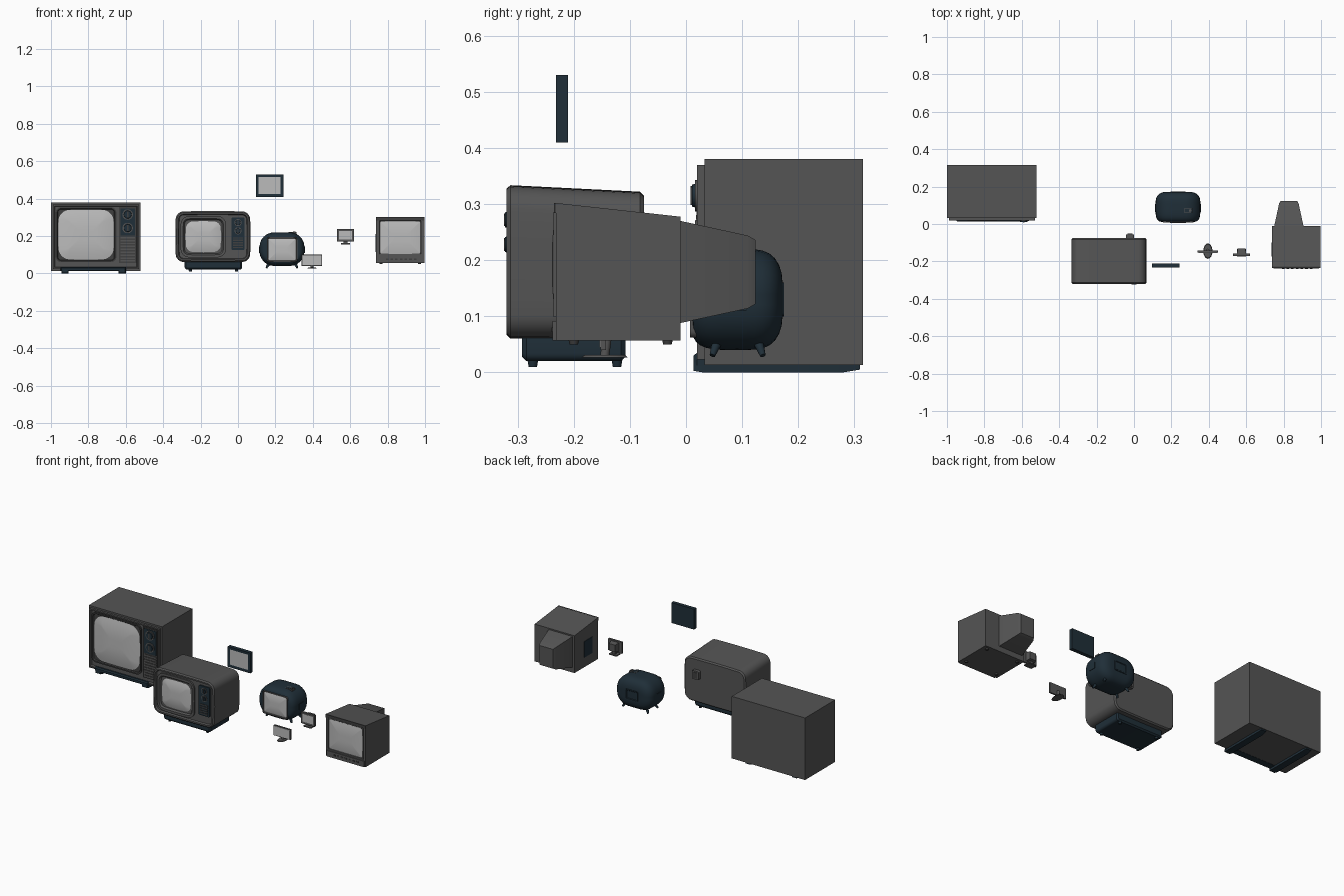
import bpy, bmesh, math
from mathutils import Vector, Matrix

cube = bpy.data.objects.get("Cube")
if cube:
    bpy.data.objects.remove(cube, do_unlink=True)


def material(name, red, green, blue):
    mat = bpy.data.materials.new(name)
    mat.use_nodes = True
    mat.diffuse_color = (red, green, blue, 1)
    shader = mat.node_tree.nodes["Principled BSDF"]
    shader.inputs["Base Color"].default_value = mat.diffuse_color
    return mat


GREY = material("cabinet grey", .09, .09, .09)
DARK = material("charcoal", .05, .05, .05)
NAVY = material("dark navy", .014, .028, .04)
GLASS = material("screen grey", .5, .5, .5)


def finish(bm, name, mat):
    """Turn a bmesh into a smooth object with sharp creases."""
    bmesh.ops.recalc_face_normals(bm, faces=bm.faces)
    for face in bm.faces:
        face.smooth = True
    for edge in bm.edges:
        edge.smooth = edge.calc_face_angle(0) < math.radians(35)
    mesh = bpy.data.meshes.new(name)
    bm.to_mesh(mesh)
    bm.free()
    mesh.materials.append(mat)
    bpy.context.collection.objects.link(bpy.data.objects.new(name, mesh))


def shrink(rect, margin):
    left, right, low, high = rect
    return left + margin, right - margin, low + margin, high - margin


def outline(rect, radius, bow):
    """Rounded rectangle in x and z; bow makes its sides barrel-shaped."""
    left, right, low, high = rect
    mid_x, mid_z = (left + right) / 2, (low + high) / 2
    half_x, half_z = (right - left) / 2, (high - low) / 2
    arc = 6 if radius else 0
    points = []
    for quarter, (sx, sz) in enumerate([(1, 1), (-1, 1), (-1, -1), (1, -1)]):
        for i in range(arc + 1):
            angle = math.pi / 2 * (quarter + i / max(arc, 1))
            points.append(Vector((sx * (half_x - radius) + radius * math.cos(angle),
                                  sz * (half_z - radius) + radius * math.sin(angle))))
    if bow:
        dense = []
        for i, point in enumerate(points):
            following = points[(i + 1) % len(points)]
            steps = 6 if i % (arc + 1) == arc else 1
            dense += [point.lerp(following, j / steps) for j in range(steps)]
        points = [(x * (1 - bow * (z / half_z) ** 2), z * (1 - bow * (x / half_x) ** 2))
                  for x, z in dense]
    return [(mid_x + x, mid_z + z) for x, z in points]


def loft(name, rect, profile, mat, radius=0, bow=0, slope=0):
    """Skin a rectangle along y; the profile lists (y, inset), slope lowers the top backwards."""
    bm = bmesh.new()
    rows = []
    front = min(y for y, inset in profile)
    for y, inset in profile:
        left, right, low, high = shrink(rect, inset)
        corner = max(radius - inset, radius / 10)
        section = outline((left, right, low, high - slope * (y - front)), corner, bow)
        rows.append([bm.verts.new((x, y, z)) for x, z in section])
    for a, b in zip(rows, rows[1:]):
        for i in range(len(a)):
            bm.faces.new((a[i - 1], a[i], b[i], b[i - 1]))
    bm.faces.new(rows[0])
    bm.faces.new(rows[-1])
    finish(bm, name, mat)


def slab(name, rect, front, back, mat, radius=0, slope=0):
    loft(name, rect, [(back, 0), (front, 0)], mat, radius, slope=slope)


def tray(front, back, rim, depth, soft=0):
    """Profile of a block whose front is recessed inside a rim."""
    steps = [(back, soft), (back - soft, 0), (front + soft, 0), (front, soft),
             (front, soft + rim), (front + depth, soft + rim * 1.5)]
    return list(dict.fromkeys(steps))


def screen(name, rect, y, bulge, radius, bow=0):
    reach = .4 * (rect[3] - rect[2])
    steps = [i / 6 for i in range(7)]
    dome = [(y - bulge * (1 - (1 - t) ** 2), reach * t) for t in steps]
    loft(name, rect, [(y + bulge / 2, 0)] + dome, GLASS, radius, bow)


def rod(name, start, end, radius, tip, mat, squash=1):
    start, end = Vector(start), Vector(end)
    axis = end - start
    turn = axis.to_track_quat('Z', 'Y').to_matrix().to_4x4()
    place = Matrix.Translation((start + end) / 2) @ turn @ Matrix.Diagonal((squash, 1, 1, 1))
    bm = bmesh.new()
    bmesh.ops.create_cone(bm, cap_ends=True, segments=24, radius1=radius, radius2=tip,
                          depth=axis.length, matrix=place)
    finish(bm, name, mat)


def dial(name, x, y, z, radius):
    thick = radius / 5
    face = y - thick
    rod(name + "_rim", (x, y, z), (x, face, z), radius, radius, GREY)
    rod(name + "_cap", (x, y, z), (x, face - thick, z), radius * .8, radius * .7, NAVY)
    thin, tall = radius / 8, radius * .6
    slab(name + "_grip", (x - thin, x + thin, z - tall, z + tall), face - thick * 1.5, face, DARK)


def slats(name, rect, count, front, mat):
    left, right, low, high = rect
    step = (high - low) / count
    for i in range(count):
        base = low + i * step
        slab(name, (left, right, base, base + step / 2), front - .003, front, mat)


def feet(name, xs, ys, top, bottom, radius, mat):
    for x in xs:
        for y in ys:
            rod(name, (x, y, top), (x, y, bottom), radius, radius * .75, mat)


# Large console set
cabinet = (-1, -.52, .013, .38)
surround = (-.975, -.65, .06, .355)
panel = (-.637, -.543, .055, .355)
slab("console_cabinet", cabinet, .033, .315, GREY)
loft("console_front_frame", shrink(cabinet, .01), tray(.02, .034, .008, .01), GREY)
loft("console_screen_surround", surround, tray(.022, .034, .008, .006), DARK, .03)
screen("console_screen", shrink(surround, .012), .028, .012, .055, .05)
slab("console_control_panel", panel, .023, .032, DARK)
left, right, low, high = shrink(panel, .008)
middle = low + .14
slab("console_dial_plate", (left, right, middle, high), .021, .024, NAVY)
for z in (.315, .243):
    dial("console_dial", (left + right) / 2, .022, z, .028)
slats("console_speaker_slat", (left, right, low, middle), 9, .023, GREY)
loft("console_front_rail", (-.95, -.6, .012, .035), [(.06, 0), (.02, 0), (.013, .005)], NAVY)
for x in (-.925, -.62):
    loft("console_skid", (x - .02, x + .02, 0, .02),
         [(.31, .005), (.28, 0), (.03, 0), (.013, .003)], NAVY)

# Rounded table set on a plinth
surround = (-.308, -.063, .085, .308)
panel = (-.036, .036, .125, .3)
loft("table_cabinet", (-.335, .067, .06, .334), tray(-.32, -.075, .008, .01, soft=.007),
     GREY, .04, .02, slope=.05)
loft("table_screen_surround", surround, tray(-.319, -.308, .014, .009), GREY, .04, .03)
screen("table_screen", shrink(surround, .025), -.309, .011, .035, .05)
slab("table_control_panel", panel, -.317, -.308, NAVY, .008)
for z in (.272, .228):
    dial("table_dial", 0, -.315, z, .019)
left, right, low, high = shrink(panel, .01)
slats("table_speaker_slat", (left, right, low, .2), 5, -.317, DARK)
socket = (-.043, 0, .205, .255)
slab("table_rear_socket", socket, -.08, -.055, GREY, .006)
slab("table_rear_socket_cap", shrink(socket, .008), -.056, -.052, DARK)
loft("table_plinth", (-.285, .022, .02, .075), tray(-.292, -.108, .001, 0, soft=.008), NAVY, .014)
feet("table_foot", (-.255, -.008), (-.273, -.123), .025, .01, .01, NAVY)

# Rounded bubble set
surround = (.154, .317, .062, .195)
mid_x, mid_y = .235, .092
shell = []
for i in range(17):
    t = math.sin(math.pi * (i / 16 - .5))
    depth = .06 if t > 0 else .03
    shell.append((mid_y + .08 * t, depth * (1 - math.sqrt(max(1 - t ** 4, 0)))))
loft("bubble_shell", (.115, .355, .04, .22), shell, NAVY, .075, .02)
loft("bubble_screen_frame", surround, tray(.007, .02, .005, .005), GREY, .012)
screen("bubble_screen", shrink(surround, .008), .012, .006, .01)
hatch = (.27, .313, .208, .221)
slab("bubble_top_hatch", hatch, .058, .086, GREY)
slab("bubble_top_hatch_plate", (.274, .309, .21, .222), .062, .082, NAVY)
rod("bubble_top_button", (.3, .072, .21), (.3, .072, .224), .007, .007, GREY)
loft("bubble_back_panel", (.195, .275, .1, .16), [(.16, 0), (.175, 0), (.175, .005), (.172, .008)],
     NAVY, .006)
for side in (-1, 1):
    grip = mid_x + side * .119
    slab("bubble_side_grip", (grip - .003, grip + .003, .11, .145), .065, .108, NAVY)
    for end in (-1, 1):
        top = (mid_x + side * .07, mid_y + end * .037, .053)
        toe = (mid_x + side * .083, mid_y + end * .045, .03)
        rod("bubble_leg", top, toe, .009, .005, NAVY)

# Wall panel
panel = (.095, .243, .41, .53)
loft("wall_panel", panel, tray(-.232, -.21, .012, .004), NAVY)
slab("wall_panel_screen", shrink(panel, .015), -.23, -.227, GLASS)

# Small flat display on an oval base
panel = (.34, .45, .04, .101)
x, y = .395, -.145
slab("flat_display", panel, -.152, -.143, GREY)
slab("flat_display_screen", shrink(panel, .004), -.154, -.15, GLASS)
rod("flat_display_neck", (x, y, .029), (x, y + .005, .065), .008, .008, GREY)
rod("flat_display_base", (x, y, .027), (x, y, .031), .041, .036, GREY, squash=.6)

# Small square display
panel = (.53, .62, .17, .237)
loft("square_display", panel, tray(-.17, -.158, .009, .003), GREY)
slab("square_display_screen", shrink(panel, .011), -.169, -.166, GLASS)
loft("square_display_rear", (.55, .6, .178, .23), [(-.13, .005), (-.159, 0)], GREY)
slab("square_display_neck", (.565, .585, .16, .18), -.158, -.145, GREY)
slab("square_display_base", (.55, .6, .156, .162), -.175, -.135, GREY)

# Boxy tube monitor
left, right, low, high = cabinet = (.737, .998, .057, .302)
front, back = -.232, -.01
surround = (left + .015, right - .015, low + .042, high - .016)
slab("tube_cabinet", cabinet, front, back, GREY, slope=.11)
loft("tube_screen_frame", surround, tray(front - .004, front + .01, .004, .003), GREY)
screen("tube_screen", shrink(surround, .006), front - .001, .006, .012, .015)
loft("tube_rear_housing", (.75, .906, .088, .27), [(back, 0), (.11, .026), (.124, .034)], GREY)
slab("tube_top_trim", (left, right, high - .018, high), front - .003, front + .005, DARK)
slab("tube_control_strip", (left + .008, right - .008, low, low + .035), front - .006, front, GREY)
for i in range(7):
    x = .79 + i * .025
    slab("tube_button", (x, x + .014, .072, .08), front - .008, front - .005, DARK)
slab("tube_side_panel", (left - .003, left + .003, .115, .21), -.175, -.1, NAVY)
feet("tube_foot", (.765, .97), (-.2, -.033), .06, .05, .01, DARK)
